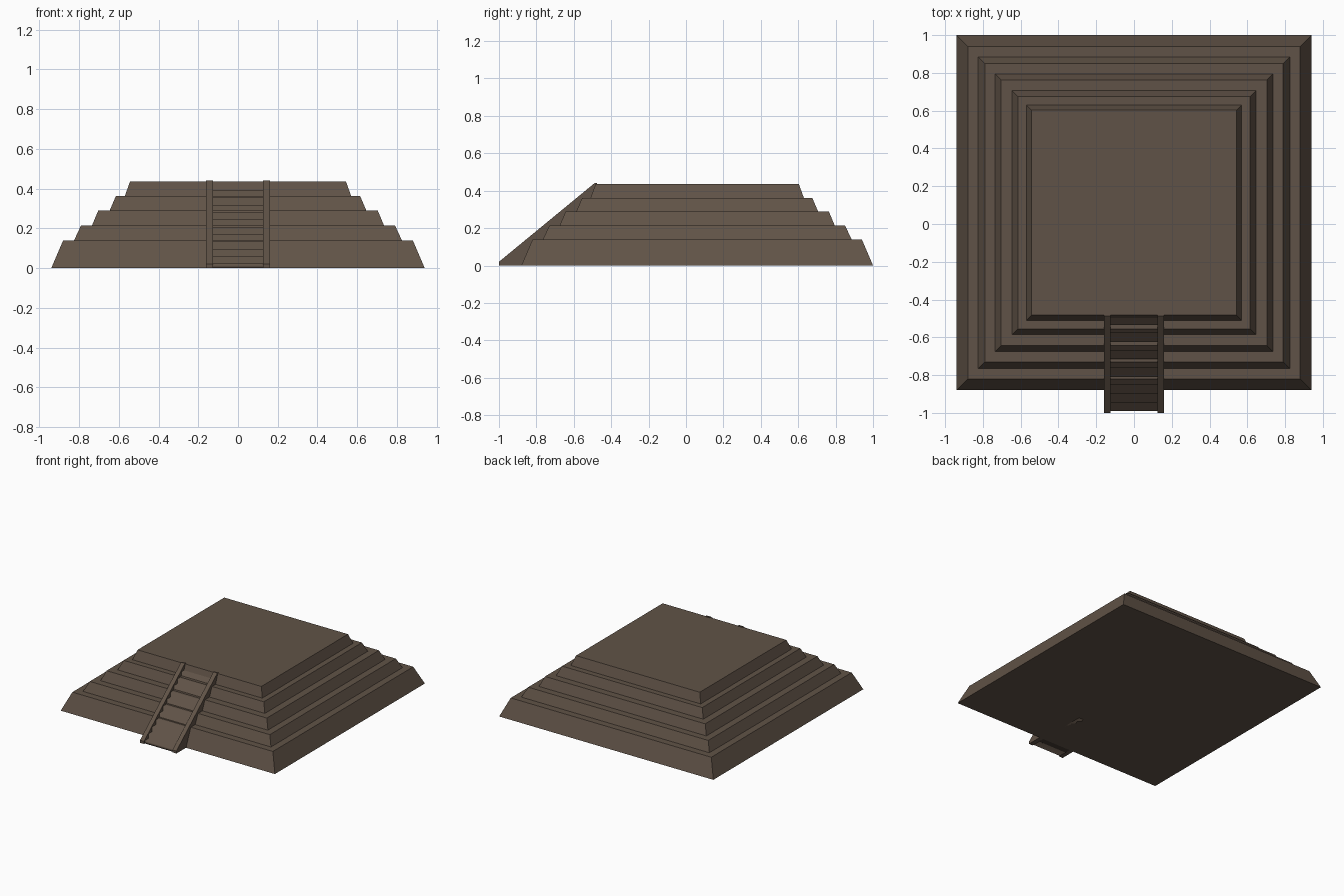
import bpy, bmesh

if "Cube" in bpy.data.objects:
    bpy.data.objects.remove(bpy.data.objects["Cube"])

stone = bpy.data.materials.new("brown_stone")
stone.diffuse_color = (0.118, 0.086, 0.063, 1)
stone.use_nodes = True
stone.node_tree.nodes["Principled BSDF"].inputs["Base Color"].default_value = stone.diffuse_color

CENTER_Y = 0.06


def make_object(name, bm, smooth=False):
    bmesh.ops.recalc_face_normals(bm, faces=bm.faces)
    for f in bm.faces:
        f.smooth = smooth
    mesh = bpy.data.meshes.new(name)
    bm.to_mesh(mesh)
    bm.free()
    mesh.materials.append(stone)
    obj = bpy.data.objects.new(name, mesh)
    bpy.context.collection.objects.link(obj)
    return obj


def extrude_profile(name, profile, x0, x1, smooth=False):
    """Solid made from a (y, z) side profile swept from x0 to x1."""
    bm = bmesh.new()
    a = [bm.verts.new((x0, y, z)) for y, z in profile]
    b = [bm.verts.new((x1, y, z)) for y, z in profile]
    bm.faces.new(a)
    bm.faces.new(b)
    n = len(profile)
    for i in range(n):
        j = (i + 1) % n
        bm.faces.new((a[i], a[j], b[j], b[i]))
    return make_object(name, bm, smooth)


# Stepped body: square rings of (half width, height), skinned and capped
rings = [(0.94, 0), (0.88, 0.14), (0.825, 0.14), (0.79, 0.215),
         (0.735, 0.215), (0.703, 0.29), (0.646, 0.29), (0.615, 0.362),
         (0.57, 0.362), (0.543, 0.437)]
bm = bmesh.new()
loops = [[bm.verts.new((sx * h, CENTER_Y + sy * h, z))
          for sx, sy in ((-1, -1), (1, -1), (1, 1), (-1, 1))]
         for h, z in rings]
for lower, upper in zip(loops, loops[1:]):
    for i in range(4):
        j = (i + 1) % 4
        bm.faces.new((lower[i], lower[j], upper[j], upper[i]))
bm.faces.new(loops[0])
bm.faces.new(loops[-1])
make_object("stepped_body", bm)

# Sloping side rails of the stairway
rail = [(-1, 0), (-1, 0.02), (-0.487, 0.442), (-0.475, 0.442), (-0.475, 0)]
for side, name in ((-1, "left_stair_rail"), (1, "right_stair_rail")):
    extrude_profile(name, rail, side * 0.125, side * 0.16)

# Steps between the rails
STEPS = 11
y_start, y_end, z_start, z_end = -0.99, -0.485, 0.022, 0.43
run, rise = (y_end - y_start) / STEPS, (z_end - z_start) / STEPS
steps = [(y_start, 0), (y_start, z_start)]
for i in range(STEPS):
    y = y_start + (i + 1) * run
    steps += [(y, z_start + i * rise), (y, z_start + (i + 1) * rise)]
steps += [(-0.475, z_end), (-0.475, 0)]
stairs = extrude_profile("stair_steps", steps, -0.125, 0.125, smooth=True)
# Keep only the hidden ends of the stair block flat
for p in stairs.data.polygons:
    if abs(p.normal.x) > 0.9:
        p.use_smooth = False
